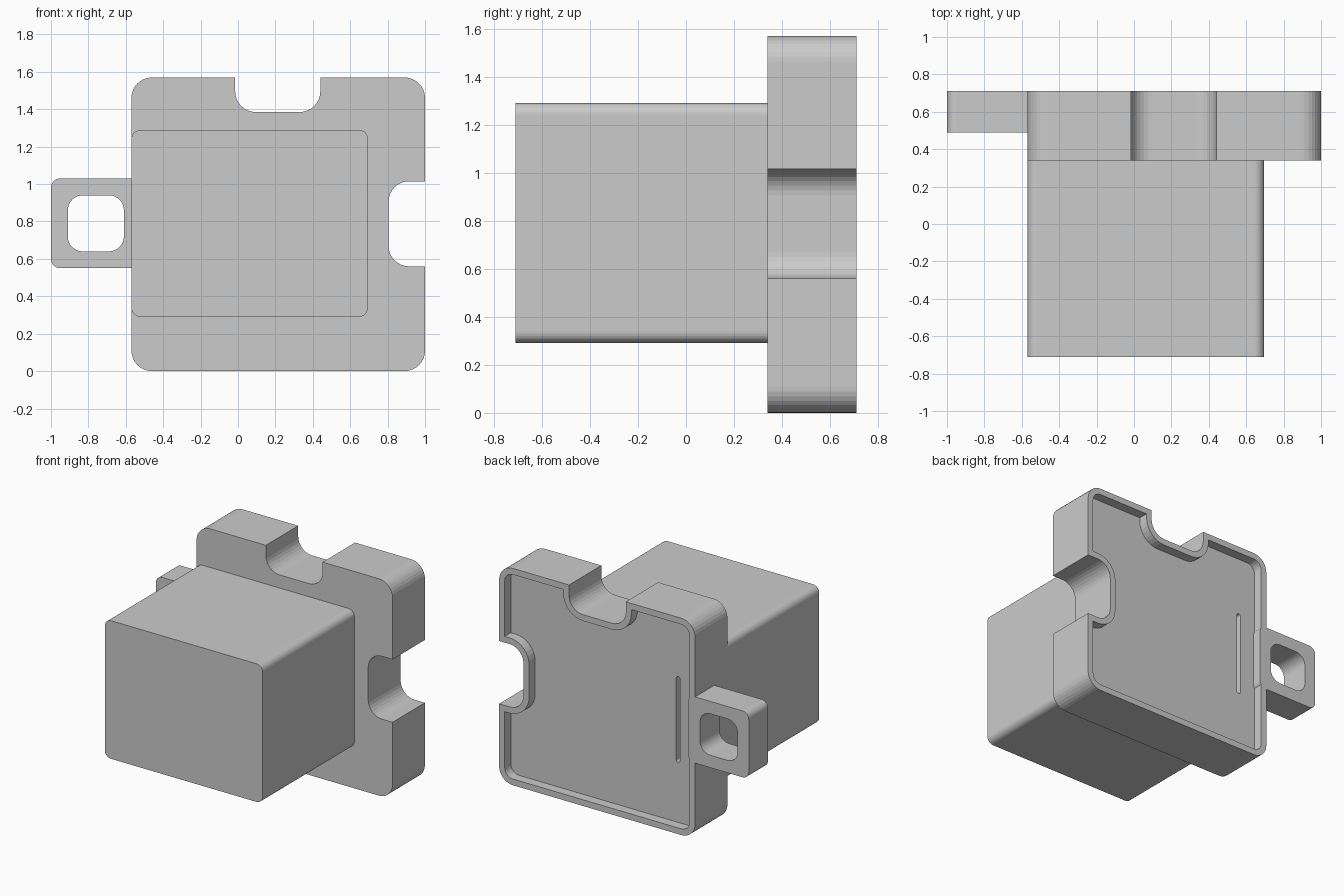
import bpy, bmesh
from math import sin, cos, pi

if "Cube" in bpy.data.objects:
    bpy.data.objects.remove(bpy.data.objects["Cube"])

SEG = 8


def arc(cx, cz, r, a0, a1):
    """Points on an arc in the x/z plane, angles in degrees."""
    steps = [(a0 + (a1 - a0) * i / SEG) * pi / 180 for i in range(SEG + 1)]
    return [(cx + r * cos(a), cz + r * sin(a)) for a in steps]


def rounded(x0, x1, z0, z1, r):
    """Rounded rectangle, counter-clockwise from the lower left."""
    return (arc(x0 + r, z0 + r, r, 180, 270) + arc(x1 - r, z0 + r, r, 270, 360)
            + arc(x1 - r, z1 - r, r, 0, 90) + arc(x0 + r, z1 - r, r, 90, 180))


def plate_outline(t):
    """Notched plate outline, moved inward by t."""
    x0, x1, z0, z1, r, n = -0.57 + t, 1.0 - t, t, 1.57 - t, 0.11 - t, 0.11 + t
    lo, hi, nx = 0.56 - t, 1.015 + t, 0.805 - t      # right notch
    l, rt, nz = -0.015 - t, 0.44 + t, 1.385 - t      # top notch
    pts = arc(x0 + r, z0 + r, r, 180, 270) + arc(x1 - r, z0 + r, r, 270, 360)
    pts += [(x1, lo)] + arc(nx + n, lo + n, n, 270, 180)
    pts += arc(nx + n, hi - n, n, 180, 90) + [(x1, hi)]
    pts += arc(x1 - r, z1 - r, r, 0, 90)
    pts += [(rt, z1)] + arc(rt - n, nz + n, n, 360, 270)
    pts += arc(l + n, nz + n, n, 270, 180) + [(l, z1)]
    return pts + arc(x0 + r, z1 - r, r, 90, 180)


def ring(bm, pts, y):
    return [bm.verts.new((x, y, z)) for x, z in pts]


def bridge(bm, a, b):
    for i in range(len(a)):
        j = (i + 1) % len(a)
        bm.faces.new((a[i], a[j], b[j], b[i]))


def finish(bm, name):
    bmesh.ops.recalc_face_normals(bm, faces=bm.faces)
    mesh = bpy.data.meshes.new(name)
    bm.to_mesh(mesh)
    bm.free()
    bpy.context.collection.objects.link(bpy.data.objects.new(name, mesh))


# Back plate: notched, with a thin rim, a shallow recess and a narrow slot
bm = bmesh.new()
front = ring(bm, plate_outline(0), 0.34)
back = ring(bm, plate_outline(0), 0.71)
rim = ring(bm, plate_outline(0.045), 0.71)
floor = ring(bm, plate_outline(0.045), 0.64)
slot = rounded(-0.40, -0.37, 0.48, 1.10, 0.0149)
slot_top, slot_end = ring(bm, slot, 0.64), ring(bm, slot, 0.59)
for a, b in ((front, back), (back, rim), (rim, floor), (slot_top, slot_end)):
    bridge(bm, a, b)
bm.faces.new(front)
bm.faces.new(slot_end)
edges = [bm.edges.get((lp[i - 1], lp[i])) for lp in (floor, slot_top)
         for i in range(len(lp))]
bmesh.ops.triangle_fill(bm, edges=edges, use_beauty=True, normal=(0, 1, 0))
finish(bm, "back_plate")

# Main body: block with rounded long edges
bm = bmesh.new()
body = rounded(-0.57, 0.695, 0.29, 1.29, 0.05)
a, b = ring(bm, body, -0.71), ring(bm, body, 0.34)
bridge(bm, a, b)
bm.faces.new(a)
bm.faces.new(b)
finish(bm, "body_block")

# Side loop: rounded tab with a rounded hole, reaching through the rim
bm = bmesh.new()
outer = rounded(-1.0, -0.515, 0.55, 1.03, 0.05)
hole = rounded(-0.91, -0.61, 0.64, 0.94, 0.08)
loops = [ring(bm, outer, 0.49), ring(bm, outer, 0.71),
         ring(bm, hole, 0.71), ring(bm, hole, 0.49)]
for i in range(4):
    bridge(bm, loops[i], loops[(i + 1) % 4])
finish(bm, "side_loop")
